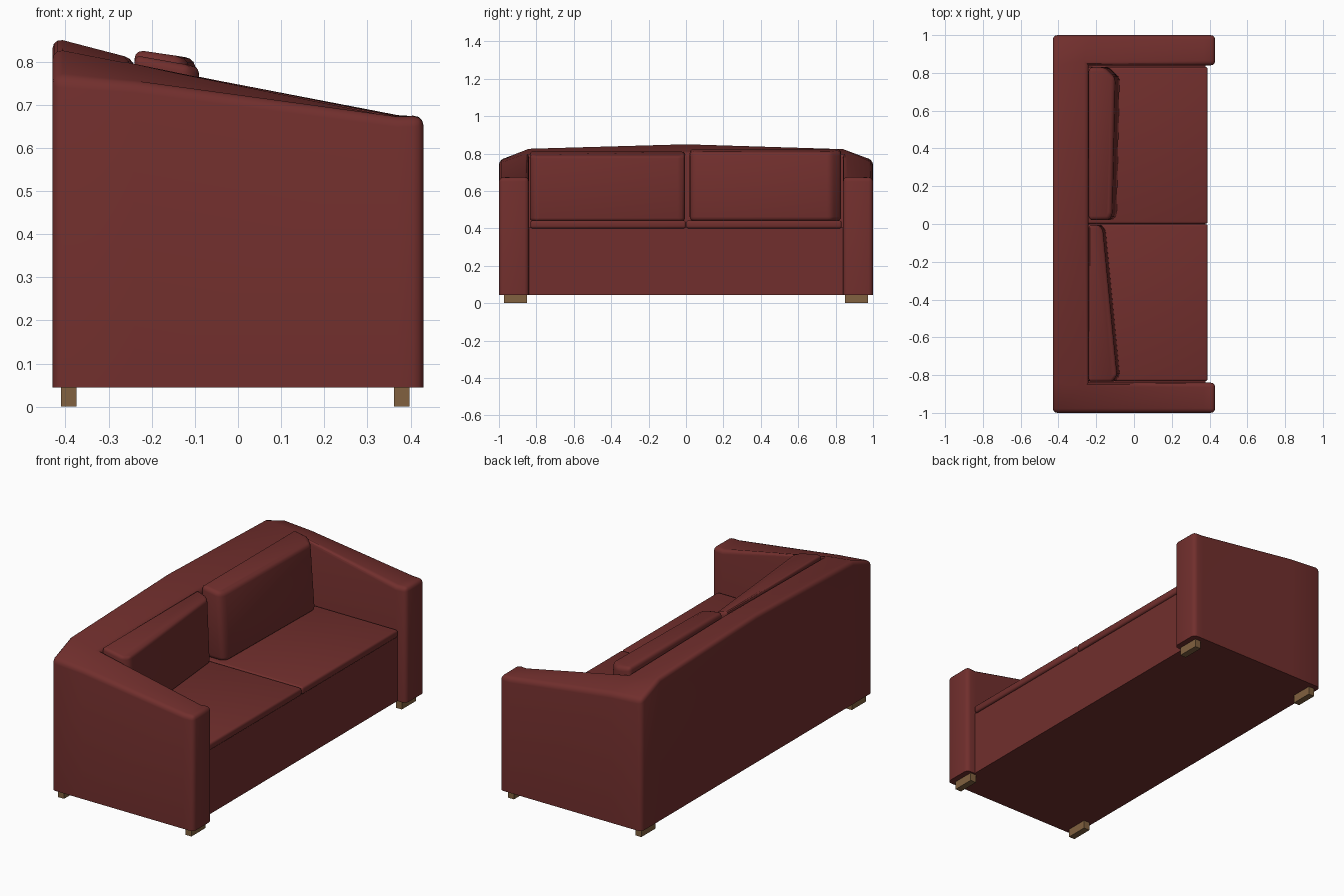
import bpy, bmesh, math

if "Cube" in bpy.data.objects:
    bpy.data.objects.remove(bpy.data.objects["Cube"])


def material(name, color):
    m = bpy.data.materials.new(name)
    m.diffuse_color = color
    m.use_nodes = True
    m.node_tree.nodes["Principled BSDF"].inputs["Base Color"].default_value = m.diffuse_color
    return m


RED = material("red_fabric", (0.165, 0.028, 0.026, 1))
WOOD = material("wood", (0.22, 0.12, 0.05, 1))


def finish(name, bm, mat, bevel=0.0, segments=3, keep_bottom=False):
    """Round the convex edges, then turn the bmesh into an object."""
    bmesh.ops.recalc_face_normals(bm, faces=bm.faces[:])
    if bevel:
        low = min(v.co.z for v in bm.verts)
        edges = [e for e in bm.edges if e.calc_face_angle_signed(0) > 0.5
                 and not (keep_bottom and all(v.co.z < low + 1e-4 for v in e.verts))]
        bmesh.ops.bevel(bm, geom=edges, offset=bevel, segments=segments,
                        profile=0.5, affect='EDGES', clamp_overlap=True)
    mesh = bpy.data.meshes.new(name)
    bm.to_mesh(mesh)
    bm.free()
    mesh.shade_smooth()
    mesh.set_sharp_from_angle(angle=math.radians(35))
    mesh.materials.append(mat)
    obj = bpy.data.objects.new(name, mesh)
    bpy.context.collection.objects.link(obj)
    return obj


def loft(name, bottom, top, mat, **kw):
    """Solid between two rings of points."""
    bm = bmesh.new()
    a = [bm.verts.new(p) for p in bottom]
    b = [bm.verts.new(p) for p in top]
    bm.faces.new(a[::-1])
    bm.faces.new(b)
    for i in range(len(a)):
        j = (i + 1) % len(a)
        bm.faces.new((a[i], a[j], b[j], b[i]))
    return finish(name, bm, mat, **kw)


def box(name, x0, x1, y0, y1, z0, z1, mat, **kw):
    ring = [(x0, y0), (x1, y0), (x1, y1), (x0, y1)]
    return loft(name, [(x, y, z0) for x, y in ring],
                [(x, y, z1) for x, y in ring], mat, **kw)


# Frame: back and both arms in one U-shaped shell with a sloping top
XS = [-0.43, -0.24, 0.37, 0.43]
YS = [-1, -0.84, 0, 0.84, 1]
HEIGHT = {0: (0.854, 0.828, 0.765), 1: (0.808, 0.803, 0.752),
          2: (0.673, 0.673, 0.672), 3: (0.676, 0.676, 0.674)}
cells = {(i, j) for i in range(3) for j in range(4) if i == 0 or j in (0, 3)}
bm = bmesh.new()
cache = {}


def vert(i, j, up):
    if (i, j, up) not in cache:
        z = HEIGHT[i][abs(j - 2)] if up else 0.045
        cache[i, j, up] = bm.verts.new((XS[i], YS[j], z))
    return cache[i, j, up]


for i, j in sorted(cells):
    ring = [(i, j), (i + 1, j), (i + 1, j + 1), (i, j + 1)]
    bm.faces.new([vert(*p, True) for p in ring])
    bm.faces.new([vert(*p, False) for p in ring[::-1]])
    for k, (di, dj) in enumerate([(0, -1), (1, 0), (0, 1), (-1, 0)]):
        if (i + di, j + dj) not in cells:
            p, q = ring[k], ring[(k + 1) % 4]
            bm.faces.new((vert(*p, False), vert(*q, False), vert(*q, True), vert(*p, True)))
finish("frame", bm, RED, bevel=0.024, keep_bottom=True)

# Seat base and two thin seat cushions
box("seat_base", -0.25, 0.378, -0.845, 0.845, 0.045, 0.405, RED)
for side, y0, y1 in (("left", -0.832, -0.001), ("right", 0.001, 0.832)):
    box("seat_cushion_" + side, -0.25, 0.39, y0, y1, 0.4, 0.442, RED, bevel=0.012)


# Leaning back cushions, each turned slightly differently
def back_cushion(name, plan, z_back, z_front, lean):
    bottom = [(x, y, 0.44) for x, y in plan]
    top = [(x - lean * (x > -0.2), y, z_front if x > -0.2 else z_back) for x, y in plan]
    loft(name, bottom, top, RED, bevel=0.022)


back_cushion("back_cushion_right",
             [(-0.24, 0.02), (-0.105, 0.02), (-0.09, 0.06), (-0.075, 0.775),
              (-0.13, 0.83), (-0.24, 0.83)], 0.828, 0.81, 0.025)
back_cushion("back_cushion_left",
             [(-0.24, -0.835), (-0.1, -0.835), (-0.075, -0.80), (-0.15, -0.03),
              (-0.17, -0.005), (-0.24, -0.005)], 0.815, 0.79, 0.015)

# Four block feet
for x in (-0.392, 0.38):
    for s in (-1, 1):
        y0, y1 = sorted((s * 0.85, s * 0.972))
        box("foot", x - 0.018, x + 0.018, y0, y1, 0, 0.05, WOOD)
